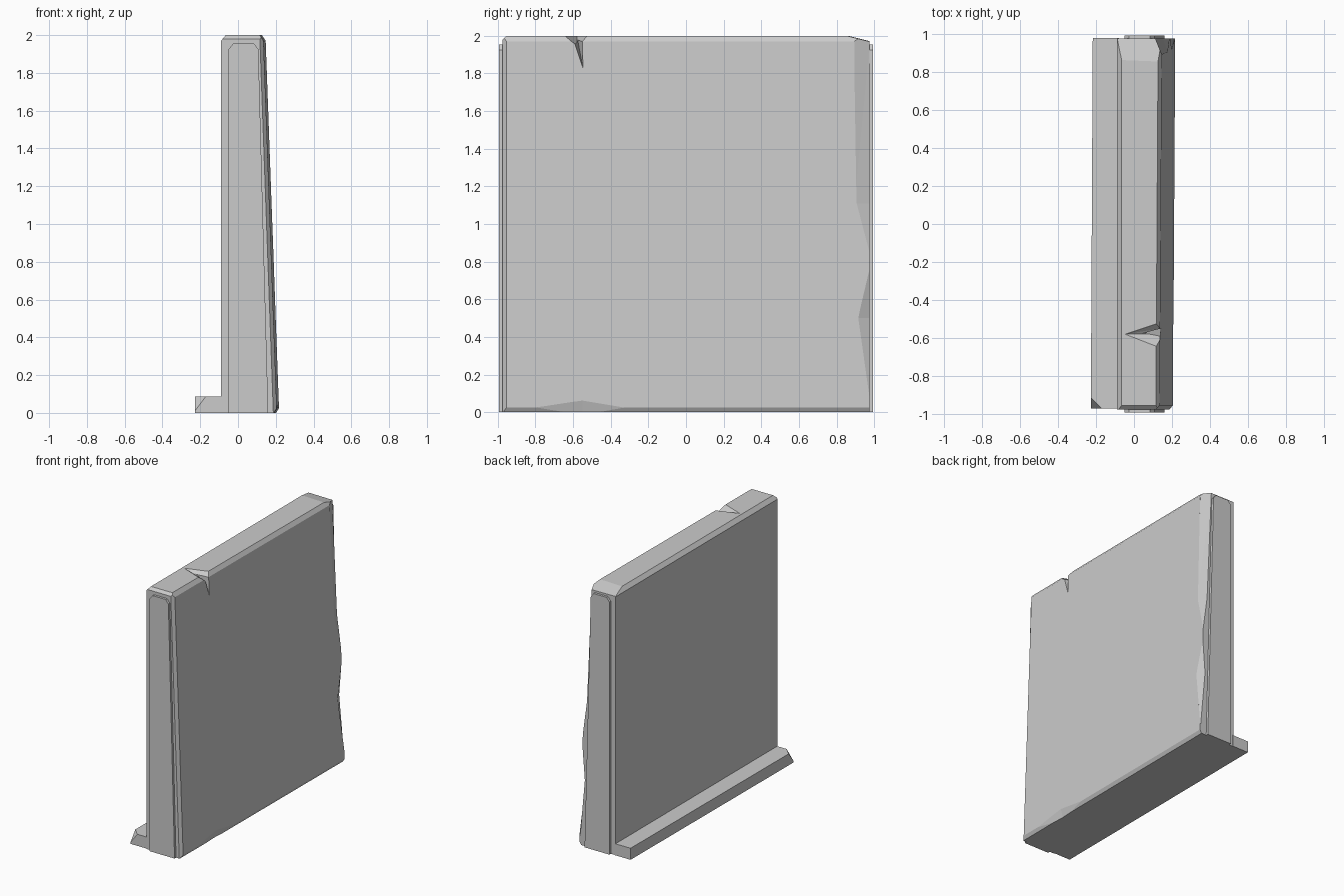
import bpy, bmesh
from mathutils import Vector

if "Cube" in bpy.data.objects:
    bpy.data.objects.remove(bpy.data.objects["Cube"])


def finish(name, bm):
    bmesh.ops.recalc_face_normals(bm, faces=bm.faces[:])
    me = bpy.data.meshes.new(name)
    bm.to_mesh(me)
    bm.free()
    ob = bpy.data.objects.new(name, me)
    bpy.context.collection.objects.link(ob)
    return ob


def prism(front, back, y0, y1):
    """Loft between two xz profiles along y."""
    bm = bmesh.new()
    a = [bm.verts.new((x, y0, z)) for x, z in front]
    b = [bm.verts.new((x, y1, z)) for x, z in back]
    n = len(a)
    bm.faces.new(a)
    bm.faces.new(b[::-1])
    for i in range(n):
        j = (i + 1) % n
        bm.faces.new((a[i], b[i], b[j], a[j]))
    bmesh.ops.recalc_face_normals(bm, faces=bm.faces[:])
    return bm


def shave(bm, co, no):
    """Cut off everything on the side the normal points to and cap it."""
    geom = bm.verts[:] + bm.edges[:] + bm.faces[:]
    r = bmesh.ops.bisect_plane(bm, geom=geom, plane_co=Vector(co),
                               plane_no=Vector(no), clear_outer=True)
    edges = [e for e in r['geom_cut'] if isinstance(e, bmesh.types.BMEdge)]
    if edges:
        bmesh.ops.contextual_create(bm, geom=edges)


def chip(target, name, pts):
    """Boolean away the convex hull of a few points."""
    bm = bmesh.new()
    for p in pts:
        bm.verts.new(p)
    bmesh.ops.convex_hull(bm, input=bm.verts[:])
    cutter = finish(name, bm)
    mod = target.modifiers.new(name, 'BOOLEAN')
    mod.operation = 'DIFFERENCE'
    mod.solver = 'EXACT'
    mod.object = cutter
    cutter.hide_render = True
    cutter.hide_set(True)
    bpy.context.view_layer.objects.active = target
    bpy.ops.object.modifier_apply(modifier=name)
    bpy.data.objects.remove(cutter)


def slab_profile(dx):
    return [(-.09, 0), (-.09, 1.97), (-.065, 2), (.115 + dx, 2),
            (.135 + dx, 1.97), (.205 + dx, .025), (.19 + dx, 0)]


# Main tapered slab, slightly skewed on its sloping face
bm = prism(slab_profile(0), slab_profile(.012), -.975, .975)
shave(bm, (0, .86, 2), (.01, .25, 1))        # worn top at the back end
shave(bm, (0, -.975, 1.98), (0, -1, 1))      # small top front corner
shave(bm, (.205, -.955, 0), (1, -.9, .036))  # front vertical edge
slab = finish("wall_slab", bm)

# Notch on the top edge: a shallow flare and a deep crack
chip(slab, "notch_flare", [(-.05, -.58, 2.001), (.135, -.58, 1.95), (.13, -.65, 2.001),
                           (.13, -.52, 2.001), (.2, -.63, 1.985), (.2, -.54, 1.96),
                           (.1, -.58, 2.1)])
chip(slab, "notch_crack", [(.03, -.58, 2.001), (.142, -.548, 1.83), (.16, -.61, 2.0),
                           (.16, -.545, 2.0), (.25, -.58, 2.02), (.1, -.58, 2.05)])
# Worn back vertical edge
chip(slab, "edge_upper", [(.1475, .895, 1.97), (.182, .895, 1.11), (.11, .98, 2.0),
                          (.15, .98, 1.11), (.195, .98, .78), (.3, 1, 1.11),
                          (.25, 1, 2.1), (.14, .895, 2.1)])
chip(slab, "edge_lower", [(.1915, .98, .8), (.199, .915, .5), (.168, .98, .5),
                          (.212, .975, .05), (.3, 1.02, .5)])
# Chip along the bottom edge
chip(slab, "bottom_chip", [(.206, -.55, .062), (.207, -.85, .02), (.209, -.3, .02),
                           (.185, -.55, -.01), (.26, -.55, 0)])

# Raised panels on both ends
panel = [(-.05, 0), (-.05, 1.925), (-.025, 1.955), (.085, 1.955), (.108, 1.925), (.16, 0)]
for name, y0, y1 in (("front_panel", -.993, -.96), ("back_panel", .96, .993)):
    finish(name, prism(panel, panel, y0, y1))

# Low ledge at the foot, with one broken corner
ledge = [(-.227, 0), (-.227, .088), (-.08, .088), (-.08, 0)]
ledge_back = [(-.217, 0), (-.217, .088), (-.08, .088), (-.08, 0)]
bm = prism(ledge, ledge_back, -.97, .978)
shave(bm, (-.17, -.97, .088), (-1, -1, .75))
finish("foot_ledge", bm)
